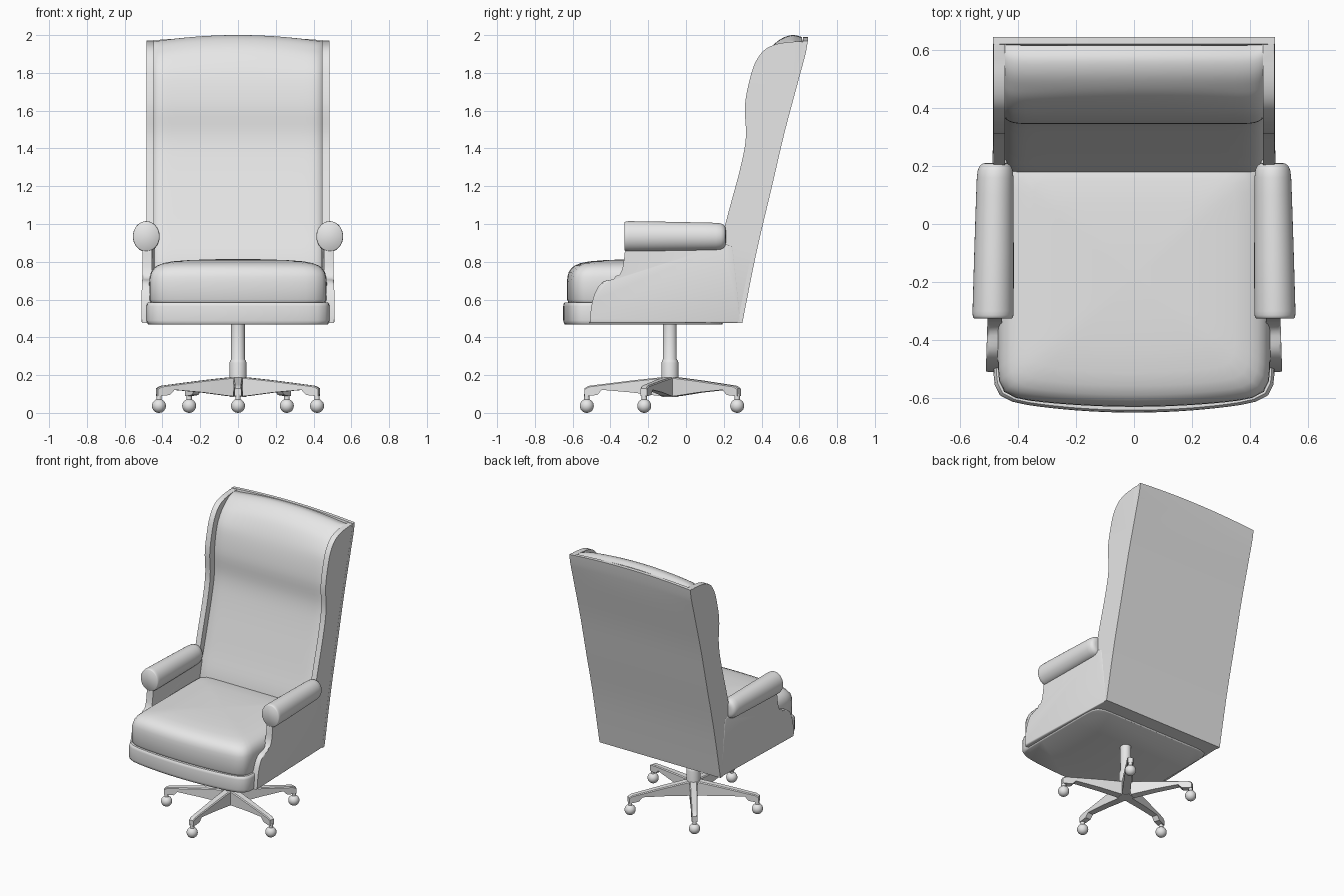
import bpy, bmesh
from math import sin, cos, pi, radians
from mathutils import Vector

if "Cube" in bpy.data.objects:
    bpy.data.objects.remove(bpy.data.objects["Cube"], do_unlink=True)

GREY = (0.8, 0.8, 0.8, 1)
mat = bpy.data.materials.new("plain grey")
mat.use_nodes = True
mat.diffuse_color = GREY
mat.node_tree.nodes["Principled BSDF"].inputs["Base Color"].default_value = GREY


def finish(name, bm, angle=35):
    bmesh.ops.recalc_face_normals(bm, faces=bm.faces)
    mesh = bpy.data.meshes.new(name)
    bm.to_mesh(mesh)
    bm.free()
    mesh.materials.append(mat)
    mesh.shade_smooth()
    mesh.set_sharp_from_angle(angle=radians(angle))
    obj = bpy.data.objects.new(name, mesh)
    bpy.context.collection.objects.link(obj)
    return obj


def loft(name, rings, bevel=0, angle=35):
    """Skin a list of equal-length closed rings and cap both ends."""
    bm = bmesh.new()
    rows = [[bm.verts.new(p) for p in ring] for ring in rings]
    n = len(rows[0])
    for a, b in zip(rows, rows[1:]):
        for i in range(n):
            j = (i + 1) % n
            bm.faces.new((a[i], a[j], b[j], b[i]))
    caps = [bm.faces.new(rows[0]), bm.faces.new(rows[-1])]
    if bevel:
        rim = {e for f in caps for e in f.edges}
        bmesh.ops.bevel(bm, geom=list(rim), offset=bevel, segments=3,
                        profile=0.5, affect='EDGES', clamp_overlap=True)
    return finish(name, bm, angle)


def smooth_path(pts, steps=5):
    """Catmull-Rom curve through 2D points."""
    p = [Vector(q) for q in pts]
    p = [2 * p[0] - p[1]] + p + [2 * p[-1] - p[-2]]
    out = []
    for a, b, c, d in zip(p, p[1:], p[2:], p[3:]):
        for k in range(steps):
            t = k / steps
            out.append(0.5 * (2 * b + (c - a) * t + (2 * a - 5 * b + 4 * c - d) * t * t
                              + (3 * b - a - 3 * c + d) * t ** 3))
    return out + [p[-2]]


def circle(r, z, cx=0, cy=0, n=32):
    return [(cx + r * cos(2 * pi * i / n), cy + r * sin(2 * pi * i / n), z) for i in range(n)]


def pad_ring(hx, hy, cy, z, s, bow, n=96, power=14):
    """Rounded rectangle with a bowed front edge, scaled by s."""
    ring = []
    for i in range(n):
        c, d = cos(2 * pi * i / n), sin(2 * pi * i / n)
        r = (abs(c) ** power + abs(d) ** power) ** (-1 / power)
        x, y = r * c, r * d
        y_bow = bow * x * x * max(0, -y)
        ring.append((hx * s * x, cy + s * (hy * y + y_bow), z))
    return ring


# Seat base and seat cushion
loft("seat_base", [pad_ring(0.485, 0.425, -0.225, z, s, 0.045)
                   for z, s in ((0.467, 0.975), (0.47, 0.985), (0.48, 0.995), (0.49, 1),
                                (0.565, 1), (0.577, 0.995), (0.585, 0.98))])
loft("seat_cushion", [pad_ring(0.47, 0.45, -0.18, z, s, 0.035)
                      for z, s in ((0.575, 0.97), (0.585, 0.985), (0.6, 1), (0.69, 1), (0.72, 0.995),
                                   (0.745, 0.98), (0.765, 0.95), (0.78, 0.91), (0.793, 0.84),
                                   (0.802, 0.74), (0.809, 0.55), (0.813, 0.3), (0.815, 0.05))], angle=60)
loft("underside_cover", [[(x, -0.3, 0.475), (x, 0.295, 0.475), (x, 0.3, 0.6), (x, -0.3, 0.6)]
                         for x in (-0.46, 0.46)])

# Shared back line of the leaning backrest, from top to bottom
back_line = smooth_path([(0.642, 1.97), (0.6, 1.79), (0.52, 1.49), (0.45, 1.19), (0.37, 0.85), (0.295, 0.475)], 4)


def crown(z, t, drop):
    return z - drop * t * t * min(1, max(0, (z - 1.8) / 0.15))


# Backrest cushion, with a padded head roll and softened sides
front = smooth_path([(0.16, 0.6), (0.18, 0.8), (0.235, 1.0), (0.312, 1.29), (0.345, 1.46), (0.346, 1.63),
                     (0.375, 1.79), (0.43, 1.91), (0.495, 1.975), (0.56, 2.0), (0.615, 1.99)])
profile = front + [Vector((p.x - 0.02, p.y)) for p in back_line if p.y < 1.95 and p.y > 0.6]
rings = []
for i in range(-16, 17):
    t = sin(i / 16 * pi / 2)
    rings.append([(0.449 * t, p.x + (0.025 * abs(t) ** 24 if k < len(front) else 0), crown(p.y, t, 0.035))
                  for k, p in enumerate(profile)])
loft("backrest_cushion", rings, angle=50)

# Flat outer back, crowned along its top edge
rings = []
for i in range(-10, 11):
    t = i / 10
    outer = [(0.4855 * t, p.x + 0.003, crown(p.y + (0.02 if p.y > 1.96 else 0), t, 0.02)) for p in back_line]
    inner = [(x, y - 0.025, z) for x, y, z in reversed(outer)]
    rings.append(outer + inner)
loft("outer_back", rings)

# Wings, arm panels and rolled armrests on both sides
wing_front = smooth_path([(0.08, 0.475), (0.206, 0.99), (0.286, 1.29), (0.317, 1.46), (0.312, 1.63),
                          (0.344, 1.79), (0.375, 1.87), (0.42, 1.925), (0.49, 1.955), (0.59, 1.967)])
wing = wing_front + back_line
arm = smooth_path([(-0.51, 0.475), (-0.5, 0.57), (-0.475, 0.65), (-0.435, 0.695), (-0.37, 0.712),
                   (-0.342, 0.75), (-0.33, 0.8), (-0.32, 0.89)], 4)
arm += [Vector(p) for p in ((0.2, 0.9), (0.25, 0.88), (0.295, 0.475))]
roll = [(-0.325, 0.92), (-0.322, 0.96), (-0.314, 0.99), (-0.3, 1), (-0.1, 0.96), (0.1, 0.91), (0.16, 0.89),
        (0.185, 0.85), (0.2, 0.76), (0.208, 0.62), (0.211, 0.4)]


def flare(y):
    return 0.4855 + 0.025 * (0.295 - y) / 0.8


for side, s in (("left", 1), ("right", -1)):
    loft(side + "_wing", [[(s * x, p.x, p.y) for p in wing] for x in (0.445, 0.485)], bevel=0.007)
    loft(side + "_arm_panel", [[(s * (flare(p.x) - w), p.x, p.y) for p in arm] for w in (0.05, 0)], bevel=0.01)
    rings = []
    for y, k in roll:
        cx = 0.481 - 0.015 * y
        rings.append([(s * (cx + 0.071 * k * cos(a * pi / 20)), y,
                       0.934 + 0.081 * k * sin(a * pi / 20)) for a in range(40)])
    loft(side + "_armrest_roll", rings, angle=50)

# Pedestal
HUB_Y = -0.085
loft("column", [circle(r, z, 0, HUB_Y) for r, z in
                ((0.045, 0.085), (0.045, 0.265), (0.042, 0.275), (0.036, 0.285), (0.036, 0.48))])

# Five spokes, each with a ball caster
for i in range(5):
    a = radians(-90 + 72 * i)
    out, across = Vector((cos(a), sin(a), 0)), Vector((-sin(a), cos(a), 0))
    hub = Vector((0, HUB_Y, 0))
    rings = []
    for r, w, low, high in ((0, 0.027, 0.085, 0.192), (0.06, 0.027, 0.09, 0.187), (0.2, 0.025, 0.108, 0.172),
                            (0.36, 0.021, 0.122, 0.152), (0.385, 0.021, 0.095, 0.149),
                            (0.43, 0.02, 0.09, 0.143), (0.452, 0.018, 0.09, 0.13)):
        rings.append([hub + out * r + across * w * q + Vector((0, 0, z))
                      for q, z in ((-1, low), (1, low), (1, high - 0.006), (0.75, high),
                                   (-0.75, high), (-1, high - 0.006))])
    loft(f"spoke_{i + 1}", rings, angle=30)
    tip = hub + out * 0.44
    loft(f"caster_stem_{i + 1}", [circle(0.014, z, tip.x, tip.y, 16) for z in (0.05, 0.1)])
    bm = bmesh.new()
    bmesh.ops.create_uvsphere(bm, u_segments=24, v_segments=14, radius=0.037)
    bmesh.ops.translate(bm, verts=bm.verts, vec=tip + Vector((0, 0, 0.037)))
    finish(f"caster_ball_{i + 1}", bm)
